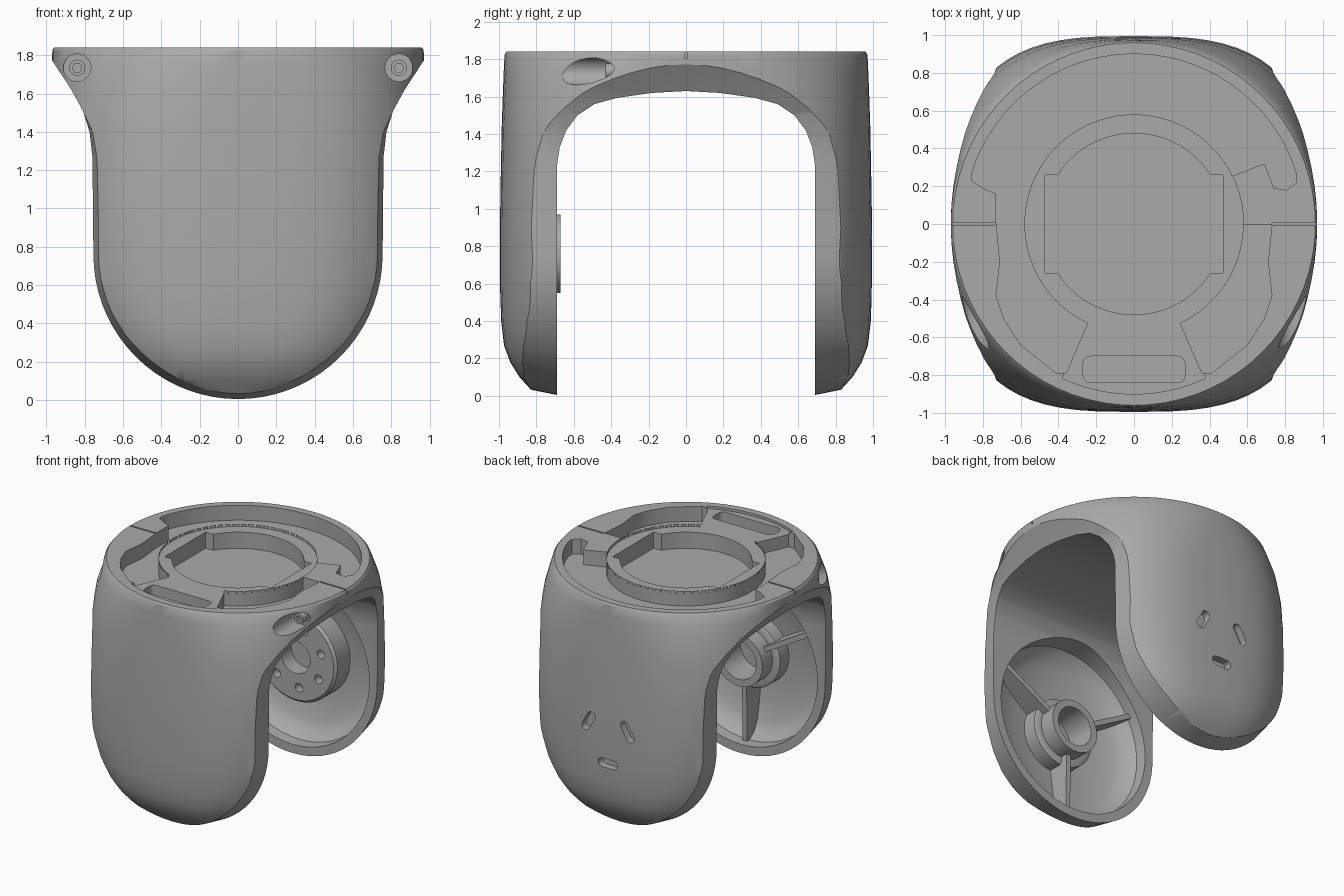
import bpy, bmesh
from math import sin, cos, pi, radians
from mathutils import Matrix, Vector

cube = bpy.data.objects.get("Cube")
if cube:
    bpy.data.objects.remove(cube, do_unlink=True)


def material(name, value):
    m = bpy.data.materials.new(name)
    m.use_nodes = True
    colour = (value, value, value, 1)
    m.diffuse_color = colour
    m.node_tree.nodes["Principled BSDF"].inputs["Base Color"].default_value = colour
    return m


GREY = material("satin grey", 0.4)
PIVOT = 0.76   # height of the tilt axis
TOP = 1.84


def finish(name, bm):
    bmesh.ops.recalc_face_normals(bm, faces=bm.faces[:])
    mesh = bpy.data.meshes.new(name)
    bm.to_mesh(mesh)
    bm.free()
    mesh.materials.append(GREY)
    obj = bpy.data.objects.new(name, mesh)
    bpy.context.collection.objects.link(obj)
    return obj


def loft(name, rings):
    """Skin closed rings of equal point count and cap both ends."""
    bm = bmesh.new()
    loops = [[bm.verts.new(p) for p in ring] for ring in rings]
    for a, b in zip(loops, loops[1:]):
        for i in range(len(a)):
            j = (i + 1) % len(a)
            bm.faces.new((a[i], a[j], b[j], b[i]))
    bm.faces.new(loops[0])
    bm.faces.new(loops[-1])
    return finish(name, bm)


def prism(name, pts, lo, hi, axis="Z"):
    place = {"Z": lambda u, v, w: (u, v, w),
             "Y": lambda u, v, w: (u, w, v),
             "X": lambda u, v, w: (w, u, v)}[axis]
    return loft(name, [[place(u, v, w) for u, v in pts] for w in (lo, hi)])


def arc(r, a0, a1, n=24, cx=0, cy=0):
    return [(cx + r * cos(radians(a0 + (a1 - a0) * i / n)),
             cy + r * sin(radians(a0 + (a1 - a0) * i / n))) for i in range(n + 1)]


def disc(r, cx=0, cy=0, n=40):
    return arc(r, 0, 360, n, cx, cy)[:-1]


def flip(pts):
    return [(-u, v) for u, v in pts]


def lathe_y(name, profile, n=56):
    """Revolve (radius, y) pairs about the tilt axis."""
    return loft(name, [[(u, y, v) for u, v in disc(r, 0, PIVOT, n)] for r, y in profile])


def boolean(obj, cutter, op="DIFFERENCE"):
    mod = obj.modifiers.new("cut", "BOOLEAN")
    mod.operation, mod.object, mod.solver = op, cutter, "EXACT"
    dg = bpy.context.evaluated_depsgraph_get()
    dg.update()
    mesh = bpy.data.meshes.new_from_object(obj.evaluated_get(dg))
    obj.modifiers.clear()
    obj.data = mesh
    bpy.data.objects.remove(cutter, do_unlink=True)


# Outer shell: round at the top, squarer below, tucked in at the foot
def section(z, a, b, n, count=72):
    ring = []
    for i in range(count):
        c, s = cos(2 * pi * i / count), sin(2 * pi * i / count)
        ring.append((a * abs(c) ** (2 / n) * (1 if c > 0 else -1),
                     b * abs(s) ** (2 / n) * (1 if s > 0 else -1), z))
    return ring


levels = [(-0.02, .55, .79, 2.6), (.04, .6, .835, 2.8), (.1, .67, .89, 3), (.18, .73, .94, 3),
          (.27, .8, .973, 3), (.4, .88, .988, 3), (.6, .95, .995, 3), (.9, .97, .995, 3),
          (1.2, .97, .99, 2.95), (1.45, .97, .985, 2.75), (1.65, .97, .978, 2.45),
          (1.75, .97, .974, 2.2), (1.825, .97, .97, 2.03), (TOP, .96, .96, 2)]
yoke = loft("yoke_body", [section(*l) for l in levels])

# Front outline of the arms, drafted inwards towards the outer faces
half = arc(.755, -90, 0, 18, 0, PIVOT) + [(.76, 1.27), (.775, 1.4), (.81, 1.51),
                                          (.87, 1.62), (.975, 1.78), (1.1, 1.9)]
outline = half + flip(half[1:])[::-1]
outline_rings = []
for y, k in ((-1.1, .89), (-.69, 1), (.69, 1), (1.1, .89)):
    outline_rings.append([(u * k, y, PIVOT + (v - PIVOT) * (k if v < PIVOT else 1))
                          for u, v in outline])
boolean(yoke, loft("outline_cutter", outline_rings), "INTERSECT")

# Arch between the arms
arch = [(.69, -.2), (.69, 1.23), (.675, 1.33), (.64, 1.42), (.58, 1.5), (.49, 1.56),
        (.37, 1.593), (.18, 1.62), (0, 1.63)]
boolean(yoke, prism("arch_cutter", arch + flip(arch[:-1])[::-1], -1.2, 1.2, "X"))

# Round hollows inside both arms
for side in (-1, 1):
    bowl = [(.69, .6), (.68, .78), (.63, .84), (.55, .88), (.38, .91), (.2, .93)]
    boolean(yoke, lathe_y("hollow_cutter", [(r, side * y) for r, y in bowl]))

# Channels, bridge step, connector pocket and aperture in the top
back_channel = (arc(.9, 18, 162, 40) + [(-.86, .23), (-.8, .19), (-.73, .16), (-.73, 0)]
                + arc(.58, 180, 26, 36) + [(.69, .32), (.74, .19), (.81, .18), (.86, .22)])
front_pocket = ([(-.73, .01), (-.71, -.2), (-.73, -.38), (-.69, -.5), (-.6, -.64),
                 (-.41, -.79), (-.36, -.79)] + arc(.58, 245, 180, 16) + [(-.58, .01)])
right_pocket = [(u, min(v, -.005)) for u, v in flip(front_pocket)]
aperture = (arc(.48, 33, 147) + [(-.47, .26), (-.47, -.26)]
            + arc(.48, 213, 327) + [(.47, -.26), (.47, .26)])
step = arc(.9, 245, 295, 16) + arc(.5, 295, 245, 8)
connector = (arc(.04, 0, 90, 4, .23, -.74) + arc(.04, 90, 180, 4, -.23, -.74)
             + arc(.04, 180, 270, 4, -.23, -.8) + arc(.04, 270, 360, 4, .23, -.8))
for pts, floor in ((disc(.58, n=64), 1.82), (step, 1.82), (back_channel, 1.72),
                   (front_pocket, 1.72), (right_pocket, 1.72), (aperture, 1.69),
                   (connector, 1.7)):
    boolean(yoke, prism("top_cutter", pts, floor, 2))

# Seam across the rim
for x in (-.86, .86):
    seam = [(x - .13, -.006), (x + .13, -.006), (x + .13, .006), (x - .13, .006)]
    boolean(yoke, prism("seam_cutter", seam, TOP - .035, 2))

# Screw counterbores in the front shoulders, with their screws
for x, side in ((-.84, "right"), (.84, "left")):
    boolean(yoke, prism("bore_cutter", disc(.072, x, 1.735, 32), -1.2, -.37, "Y"))
    screw = prism(side + "_screw", disc(.042, x, 1.735, 24), -.43, -.36, "Y")
    boolean(screw, prism("socket_cutter", disc(.025, x, 1.735, 6), -.5, -.4, "Y"))

# Three tangential slots in the back arm
for k in range(3):
    a = radians(-90 + 120 * k)
    slot = arc(.036, -90, 90, 8, .05) + arc(.036, 90, 270, 8, -.05)
    turn = Matrix.Rotation(a + pi / 2, 2)
    centre = Vector((.2 * cos(a), PIVOT + .2 * sin(a)))
    slot = [tuple(turn @ Vector(p) + centre) for p in slot]
    boolean(yoke, prism("slot_cutter", slot, .88, 1.2, "Y"))

# Pivot plate in the back arm
plate = lathe_y("pivot_plate", [(.36, .935), (.36, .75), (.34, .73)])
boolean(plate, prism("hub_cutter", disc(.13, 0, PIVOT), .5, .86, "Y"))
for k in range(7):
    a = radians(20 + k * 360 / 7)
    hole = disc(.035, .24 * cos(a), PIVOT + .24 * sin(a), 16)
    boolean(plate, prism("hole_cutter", hole, .5, .8, "Y"))

# Hub rings in the front arm
hub = lathe_y("hub_ring", [(.27, -.95), (.27, -.81), (.25, -.8), (.21, -.8), (.21, -.67)])
boolean(hub, prism("hub_cutter", disc(.155, 0, PIVOT), -.91, -.5, "Y"))

# Ribs from the hub to the rim
rib = [(.18, -.74), (.69, -.75), (.68, -.8), (.56, -.9), (.18, -.94)]
for k in range(3):
    obj = prism("rib_%d" % (k + 1), rib, -.02, .02)
    obj.matrix_world = (Matrix.Translation((0, 0, PIVOT))
                        @ Matrix.Rotation(radians(90 + 120 * k), 4, "Y"))

# Smooth curved faces, keep edges crisp
bpy.ops.object.select_all(action="DESELECT")
for obj in bpy.context.collection.objects:
    if obj.type == "MESH" and GREY.name in obj.data.materials:
        obj.select_set(True)
        bpy.context.view_layer.objects.active = obj
bpy.ops.object.shade_smooth_by_angle(angle=radians(30))
